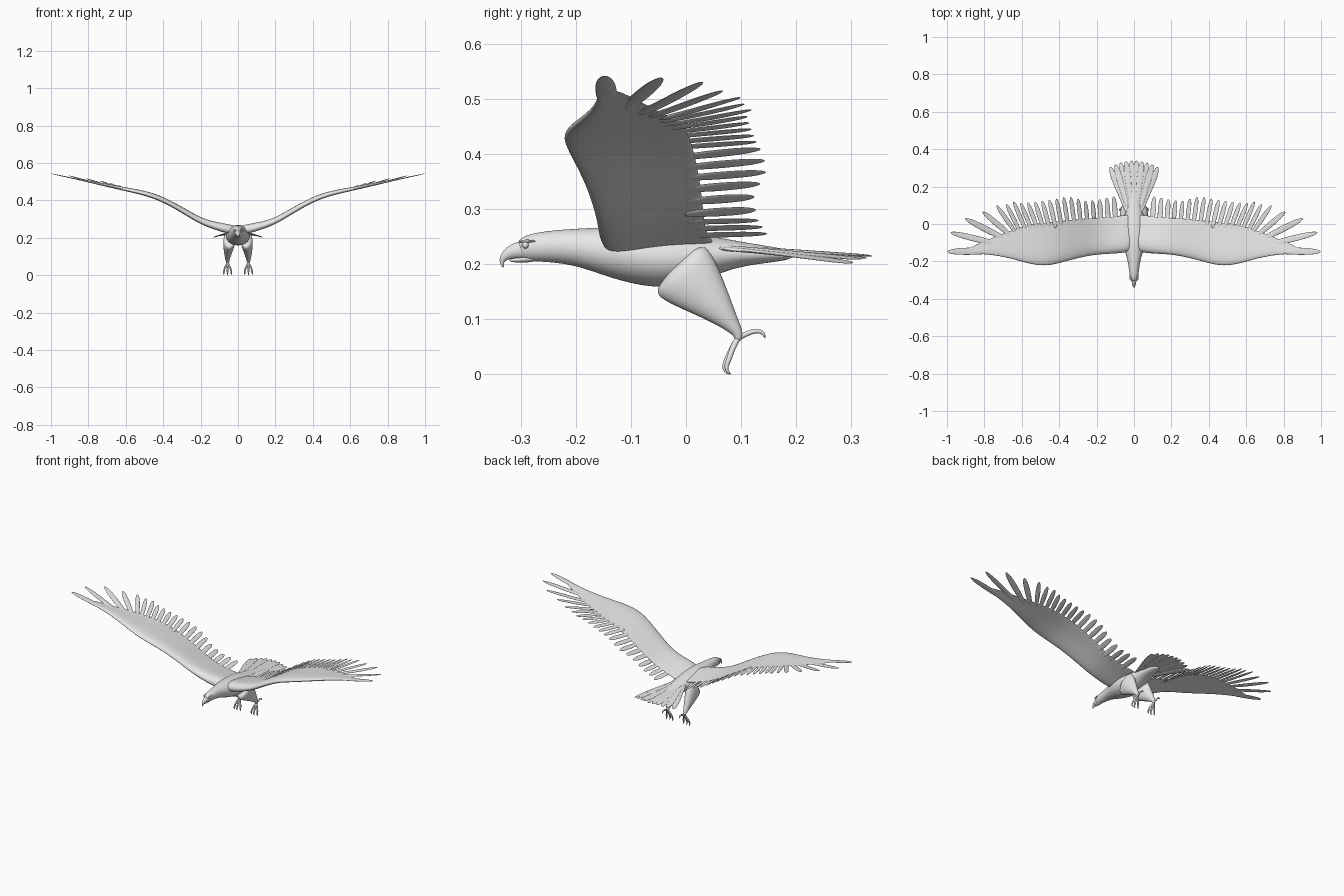
import bpy, bmesh, math
from mathutils import Vector

cube = bpy.data.objects.get("Cube")
if cube:
    bpy.data.objects.remove(cube, do_unlink=True)

grey = bpy.data.materials.new("plain_grey")
grey.use_nodes = True
grey.diffuse_color = (0.8, 0.8, 0.8, 1)
grey.node_tree.nodes["Principled BSDF"].inputs["Base Color"].default_value = (0.8, 0.8, 0.8, 1)


def finish(bm, name, mirror=False, levels=2):
    """Turn a bmesh into a smooth object, optionally mirrored across x."""
    bmesh.ops.recalc_face_normals(bm, faces=bm.faces)
    for f in bm.faces:
        f.smooth = True
    mesh = bpy.data.meshes.new(name)
    bm.to_mesh(mesh)
    bm.free()
    mesh.materials.append(grey)
    ob = bpy.data.objects.new(name, mesh)
    bpy.context.collection.objects.link(ob)
    if mirror:
        ob.modifiers.new("Mirror", 'MIRROR').use_mirror_merge = False
    if levels:
        sub = ob.modifiers.new("Subdivision", 'SUBSURF')
        sub.levels = sub.render_levels = levels
    return ob


def skin(bm, rings):
    """Bridge a list of equal point rings and cap both ends."""
    loops = [[bm.verts.new(p) for p in ring] for ring in rings]
    n = len(loops[0])
    for a, b in zip(loops, loops[1:]):
        for i in range(n):
            j = (i + 1) % n
            bm.faces.new((a[i], a[j], b[j], b[i]))
    bm.faces.new(loops[0][::-1])
    bm.faces.new(loops[-1])


def tube(bm, stations, sides=12, across=None):
    """Sweep ellipses through stations of (x, y, z, width radius, depth radius)."""
    pts = [Vector(s[:3]) for s in stations]
    rings = []
    for i, s in enumerate(stations):
        along = (pts[min(i + 1, len(pts) - 1)] - pts[max(i - 1, 0)]).normalized()
        side = across[i] if across else Vector((1, 0, 0))
        up = along.cross(side).normalized()
        angles = [2 * math.pi * k / sides for k in range(sides)]
        rings.append([pts[i] + side * s[3] * math.cos(a) + up * s[4] * math.sin(a) for a in angles])
    skin(bm, rings)


def interp(table, x):
    for (x0, y0), (x1, y1) in zip(table, table[1:]):
        if x <= x1:
            return y0 + (y1 - y0) * (x - x0) / (x1 - x0)
    return table[-1][1]


def feather(bm, root, tip, half, thick, surf, lift=0.0, widths=(.7, .85, 1, 1, .95, .8, .3)):
    """A thin blade lying on the height surface surf(x, y)."""
    root, tip = Vector(root), Vector(tip)
    d = (tip - root).normalized()
    stations, across = [], []
    for i, w in enumerate(widths):
        t = i / (len(widths) - 1)
        t = t ** 0.8
        p = root.lerp(tip, t)
        z = surf(p.x, p.y)
        q = p + Vector((d.y, -d.x)) * 0.01
        across.append(Vector((q.x - p.x, q.y - p.y, surf(q.x, q.y) - z)).normalized())
        stations.append((p.x, p.y, z + lift, half * w, thick * (1 - 0.6 * t)))
    tube(bm, stations, 6, across)


# Body with head and neck
bm = bmesh.new()
body = [(-.306, .226, .012, .016), (-.288, .230, .021, .025), (-.25, .233, .027, .029),
        (-.20, .232, .033, .034), (-.15, .225, .049, .044), (-.10, .218, .063, .053),
        (-.04, .210, .068, .056), (.02, .212, .060, .046), (.07, .218, .045, .030),
        (.12, .219, .036, .019), (.20, .217, .020, .009)]
tube(bm, [(0, y, z, w, h) for y, z, w, h in body], 16)
finish(bm, "body")

# Hooked beak, upper and lower
bm = bmesh.new()
tube(bm, [(0, -.285, .226, .016, .018), (0, -.305, .226, .014, .017), (0, -.322, .221, .010, .012),
          (0, -.334, .211, .006, .007), (0, -.335, .202, .003, .004), (0, -.332, .194, .001, .001)])
finish(bm, "upper_beak")
bm = bmesh.new()
tube(bm, [(0, -.27, .211, .015, .007), (0, -.30, .209, .010, .006), (0, -.322, .207, .004, .003)])
finish(bm, "lower_beak")

# Eyes under brow ridges
bm = bmesh.new()
bmesh.ops.create_uvsphere(bm, u_segments=16, v_segments=8, radius=.006)
bmesh.ops.translate(bm, verts=bm.verts, vec=(.018, -.292, .235))
finish(bm, "eyes", True, 0)
bm = bmesh.new()
tube(bm, [(.014, -.304, .241, .003, .002), (.019, -.291, .243, .005, .003), (.022, -.272, .242, .003, .002)], 8)
finish(bm, "brows", True)

# Wing height along the span, rising slightly at the outer trailing edge
SPAN = [(0, .235), (.08, .247), (.2, .285), (.3, .347), (.42, .413), (.5, .437), (.67, .472), (1, .543)]
TRAIL = [(0, .06), (.12, .04), (.3, .03), (.48, .01), (.56, 0), (.65, -.03), (.74, -.065), (.88, -.125)]


def wing_z(x, y):
    return interp(SPAN, x) + max(0, y + .05) * .12 * min(1, max(0, (x - .5) * 5))


# Wings: airfoil sections lofted along the span
bm = bmesh.new()
section = [(0, 0), (.06, .75), (.25, 1), (.6, .55), (1, .1), (1, -.1), (.6, -.25), (.25, -.65), (.06, -.65)]
wing = [(.0, -.150, .030), (.06, -.158, .034), (.12, -.163, .028), (.2, -.166, .024), (.3, -.185, .022),
        (.4, -.215, .020), (.48, -.230, .018), (.56, -.217, .015), (.65, -.189, .012),
        (.74, -.169, .009), (.82, -.161, .006), (.88, -.158, .003)]
rings = []
for x, lead, thick in wing:
    chord = interp(TRAIL, x) - lead
    rings.append([(x, lead + c * chord, wing_z(x, lead + c * chord) + h * thick) for c, h in section])
skin(bm, rings)
finish(bm, "wings", True)

# Trailing flight feathers
bm = bmesh.new()
TIPS = [(.1, .15), (.2, .13), (.26, .125), (.35, .15), (.45, .13), (.6, .112), (.65, .122), (.7, .1)]
count = 16
for i in range(count):
    u = i / (count - 1)
    tx = .108 + .575 * u
    rx = tx - .01 - .07 * u * u
    feather(bm, (rx, interp(TRAIL, rx) - .04), (tx, interp(TIPS, tx)), .0175 - .003 * u, .004, wing_z)
finish(bm, "trailing_feathers", True)

# Spread wingtip feathers
bm = bmesh.new()
for root, tip, half in [((.72, -.142), (1.0, -.148), .023), ((.70, -.115), (.983, -.045), .020),
                        ((.67, -.09), (.905, .03), .020), ((.65, -.07), (.81, .067), .018),
                        ((.63, -.05), (.735, .10), .015)]:
    feather(bm, root, tip, half, .005, wing_z)
finish(bm, "wingtip_feathers", True)


# Fanned tail
def tail_z(x, y):
    return .234 - .055 * y - .9 * x * x


bm = bmesh.new()
for k in range(5):
    tx = .128 * (k + .5) / 4.5
    feather(bm, (tx * .25, .05), (tx, .342 - 2.2 * tx * tx), .020, .005, tail_z,
            .002 * (k % 2), (.55, .6, .75, .9, 1, .95, .45))
finish(bm, "tail_feathers", True)

# Feathered thighs narrowing to the ankles
bm = bmesh.new()
tube(bm, [(.042, -.02, .200, .034, .066), (.047, .003, .178, .034, .064), (.050, .028, .152, .029, .050),
          (.054, .058, .120, .022, .031), (.056, .082, .092, .014, .016), (.056, .097, .072, .009, .009),
          (.056, .094, .060, .007, .007)])
finish(bm, "legs", True)

# Three front toes and a hind toe, each ending in a curved claw
bm = bmesh.new()
for d in (-.018, 0, .018):
    fwd = .004 if d == 0 else 0
    tube(bm, [(.056, .097, .070, .006, .006), (.056 + d * .5, .085, .050, .006, .006),
              (.056 + d, .080 - fwd, .032, .005, .005), (.056 + d * 1.1, .073 - fwd, .016, .005, .005),
              (.056 + d * 1.1, .074 - fwd, .006, .003, .003), (.056 + d * 1.1, .082 - fwd, .000, .001, .001)], 8)
tube(bm, [(.056, .093, .065, .006, .006), (.056, .113, .076, .005, .005), (.056, .130, .080, .005, .005),
          (.056, .141, .076, .004, .004), (.056, .144, .065, .001, .001)], 8)
finish(bm, "toes", True)
